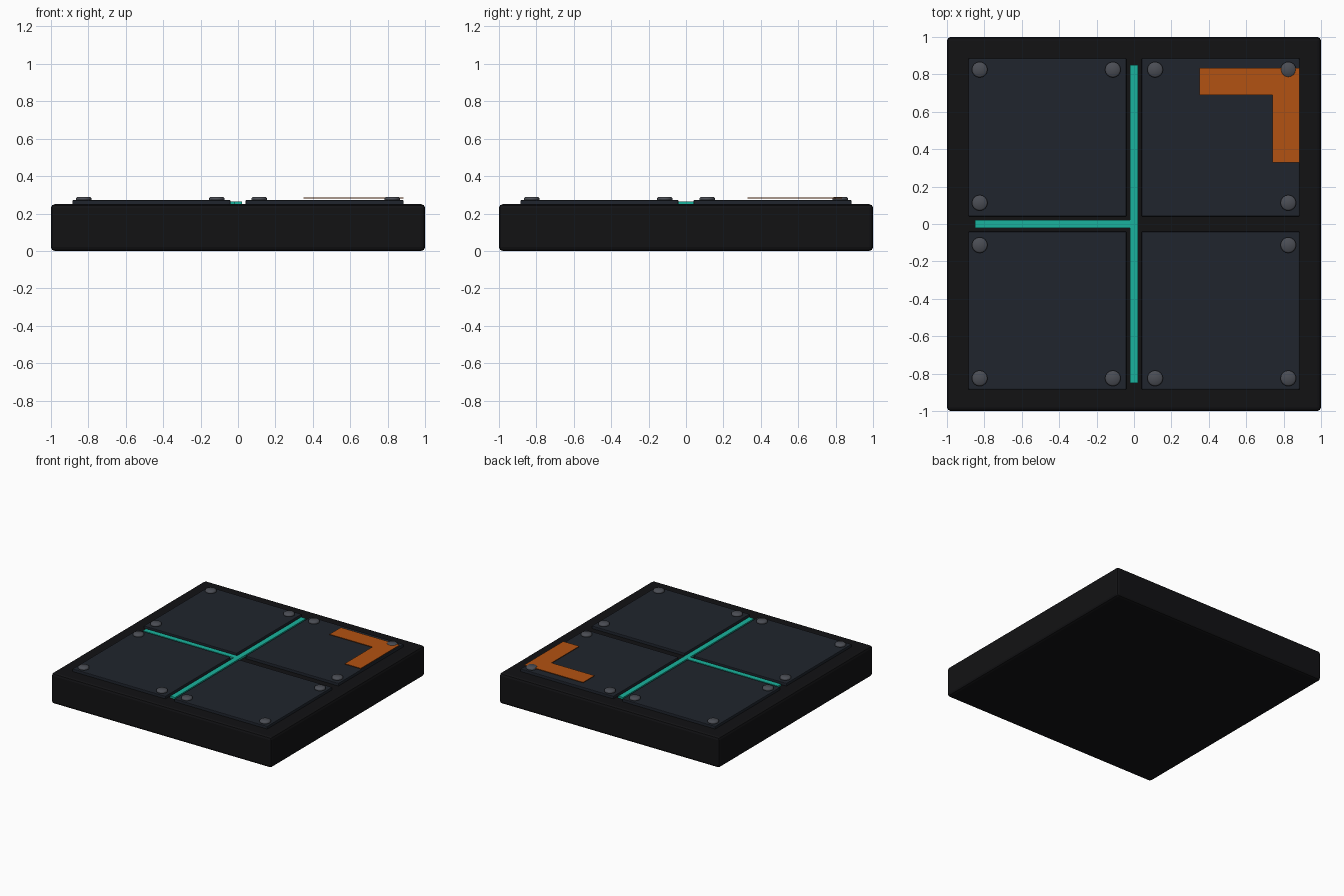
import bpy, bmesh
from mathutils import Matrix

if "Cube" in bpy.data.objects:
    bpy.data.objects.remove(bpy.data.objects["Cube"])


def material(name, rgb):
    m = bpy.data.materials.new(name)
    m.diffuse_color = (*rgb, 1)
    m.use_nodes = True
    m.node_tree.nodes["Principled BSDF"].inputs["Base Color"].default_value = m.diffuse_color
    return m


BLACK = material("black_casing", (0.006, 0.006, 0.007))
SLATE = material("slate_panel", (0.014, 0.018, 0.026))
STEEL = material("bolt_steel", (0.07, 0.075, 0.09))
TEAL = material("teal_strip", (0.01, 0.45, 0.34))
ORANGE = material("orange_marking", (0.45, 0.085, 0.006))


def finish(bm, name, mat):
    me = bpy.data.meshes.new(name)
    bm.to_mesh(me)
    bm.free()
    me.materials.append(mat)
    ob = bpy.data.objects.new(name, me)
    bpy.context.collection.objects.link(ob)
    return ob


def box(name, lo, hi, mat, bevel=0):
    bm = bmesh.new()
    size = [b - a for a, b in zip(lo, hi)]
    mid = [(a + b) / 2 for a, b in zip(lo, hi)]
    bmesh.ops.create_cube(bm, size=1, matrix=Matrix.Translation(mid) @ Matrix.Diagonal((*size, 1)))
    ob = finish(bm, name, mat)
    if bevel:
        mod = ob.modifiers.new("Bevel", 'BEVEL')
        mod.width, mod.segments = bevel, 2
    return ob


def bolt(name, x, y):
    # low round head with a chamfered rim
    bm = bmesh.new()
    for r1, r2, z, h in ((0.042, 0.042, 0.268, 0.014), (0.042, 0.034, 0.282, 0.007)):
        bmesh.ops.create_cone(bm, cap_ends=True, segments=16, radius1=r1, radius2=r2, depth=h,
                              matrix=Matrix.Translation((x, y, z + h / 2)))
    # merge the two stages and drop the hidden caps between them
    inner = [f for f in bm.faces if len(f.verts) > 4 and abs(f.calc_center_median().z - 0.282) < 1e-4]
    bmesh.ops.delete(bm, geom=inner, context='FACES_ONLY')
    bmesh.ops.remove_doubles(bm, verts=bm.verts[:], dist=1e-4)
    for f in bm.faces:
        f.smooth = True
    return finish(bm, name, STEEL)


# heavy base slab
box("base_slab", (-1, -1, 0), (1, 1, 0.25), BLACK, 0.02)

# four raised panels, three bolts each (none at the inner corner)
for sx, nx in ((-1, "left"), (1, "right")):
    for sy, ny in ((-1, "front"), (1, "back")):
        xs = sorted((sx * 0.04, sx * 0.885))
        ys = sorted((sy * 0.04, sy * 0.885))
        box(f"panel_{ny}_{nx}", (xs[0], ys[0], 0.24), (xs[1], ys[1], 0.272), SLATE, 0.005)
        for i, (bx, by) in enumerate(((0.825, 0.825), (0.113, 0.825), (0.825, 0.113))):
            bolt(f"bolt_{ny}_{nx}_{i + 1}", sx * bx, sy * by)

# glowing strips in the seams
box("strip_long", (-0.022, -0.85, 0.245), (0.022, 0.85, 0.265), TEAL)
box("strip_branch", (-0.85, -0.022, 0.245), (0.0, 0.022, 0.2645), TEAL)

# corner marking on the back right panel
bm = bmesh.new()
outline = [(0.35, 0.69), (0.74, 0.69), (0.74, 0.33), (0.885, 0.33), (0.885, 0.835), (0.35, 0.835)]
face = bm.faces.new([bm.verts.new((x, y, 0.28)) for x, y in outline])
top = bmesh.ops.extrude_face_region(bm, geom=[face])
bmesh.ops.translate(bm, vec=(0, 0, 0.005), verts=[v for v in top["geom"] if isinstance(v, bmesh.types.BMVert)])
bmesh.ops.recalc_face_normals(bm, faces=bm.faces[:])
finish(bm, "corner_marking", ORANGE)
